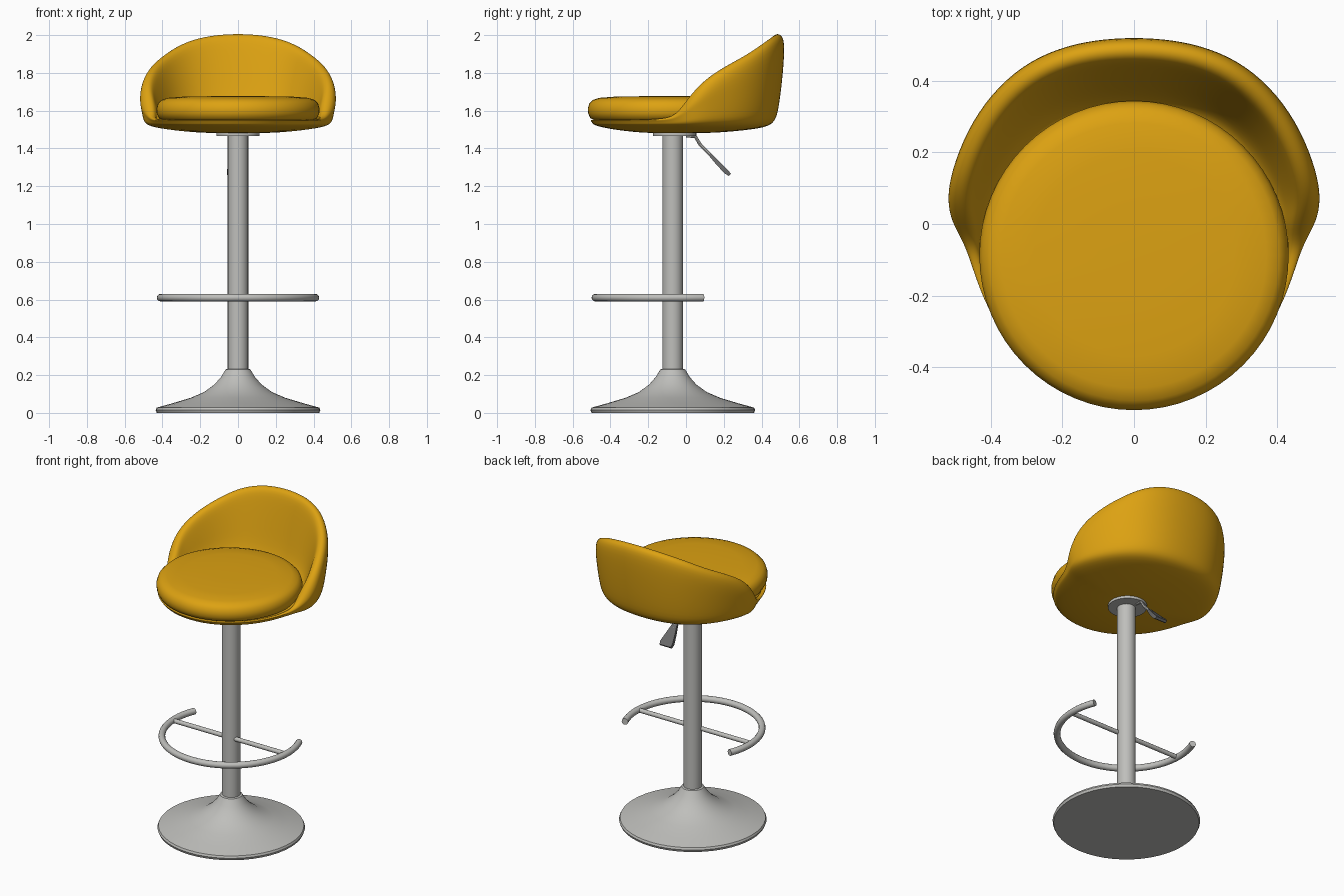
import bpy, bmesh, math
from mathutils import Vector

cube = bpy.data.objects.get("Cube")
if cube:
    bpy.data.objects.remove(cube, do_unlink=True)


def material(name, color, metallic=0.0):
    m = bpy.data.materials.new(name)
    m.use_nodes = True
    m.diffuse_color = (*color, 1)
    m.node_tree.nodes["Principled BSDF"].inputs["Base Color"].default_value = (*color, 1)
    return m


YELLOW = material("mustard_yellow", (0.72, 0.36, 0.006))
GREY = material("light_grey_metal", (0.52, 0.52, 0.50))
DARK = material("dark_grey", (0.14, 0.14, 0.14))
AXIS_Y = -0.07


def finish(name, bm, mat, angle=40):
    bmesh.ops.recalc_face_normals(bm, faces=bm.faces)
    mesh = bpy.data.meshes.new(name)
    bm.to_mesh(mesh)
    bm.free()
    obj = bpy.data.objects.new(name, mesh)
    bpy.context.collection.objects.link(obj)
    mesh.materials.append(mat)
    bpy.ops.object.select_all(action="DESELECT")
    obj.select_set(True)
    bpy.context.view_layer.objects.active = obj
    bpy.ops.object.shade_smooth_by_angle(angle=math.radians(angle))
    return obj


def loft(bm, rings):
    """Skin a list of closed point rings and cap both ends."""
    rows = [[bm.verts.new(p) for p in ring] for ring in rings]
    n = len(rows[0])
    for a, b in zip(rows, rows[1:]):
        for i in range(n):
            j = (i + 1) % n
            bm.faces.new((a[i], a[j], b[j], b[i]))
    for row in (rows[0], rows[-1]):
        bm.faces.new(row)


def lathe(name, profile, mat, y=AXIS_Y, sides=48, angle=40):
    bm = bmesh.new()
    turns = [2 * math.pi * i / sides for i in range(sides)]
    loft(bm, [[(r * math.cos(t), y + r * math.sin(t), z) for t in turns] for r, z in profile])
    return finish(name, bm, mat, angle)


def tube(name, points, radius, mat, sides=12):
    bm = bmesh.new()
    pts = [Vector(p) for p in points]
    rings = []
    for i, p in enumerate(pts):
        d = (pts[min(i + 1, len(pts) - 1)] - pts[max(i - 1, 0)]).normalized()
        side = d.cross(Vector((0, 0, 1))).normalized()
        up = side.cross(d)
        rings.append([p + radius * (math.cos(t) * side + math.sin(t) * up)
                      for t in (2 * math.pi * k / sides for k in range(sides))])
    loft(bm, rings)
    return finish(name, bm, mat)


# Trumpet base, column and seat mounting disc
lathe("base", [(0.43, 0), (0.436, 0.015), (0.43, 0.028), (0.35, 0.05), (0.25, 0.08),
               (0.18, 0.11), (0.125, 0.15), (0.09, 0.19), (0.066, 0.23), (0.05, 0.235)], GREY)
lathe("column", [(0.055, 0.2), (0.055, 1.475)], GREY, sides=20)
lathe("mounting_disc", [(0.115, 1.465), (0.115, 1.49)], GREY, y=-0.06, sides=32)

# Footrest: open ring around the front, with a crossbar
R = 0.41
start, end = math.radians(157), math.radians(383)
tube("footrest_ring", [(R * math.cos(t), AXIS_Y + R * math.sin(t), 0.61)
                       for t in (start + (end - start) * i / 40 for i in range(41))], 0.02, GREY)
tube("footrest_crossbar", [(-R, -0.09, 0.61), (R, -0.09, 0.61)], 0.014, GREY)

# Height lever: bent rod with a flat tapered paddle
tube("lever_rod", [(-0.015, 0.0, 1.468), (-0.015, 0.05, 1.462), (-0.015, 0.075, 1.42),
                   (-0.015, 0.15, 1.345)], 0.009, GREY, sides=8)
bm = bmesh.new()
slope = Vector((0, 0.7, 0.72))
loft(bm, [[Vector((-0.015 + sx * w, y, z)) + sn * h * slope
           for sx, sn in ((-1, -1), (1, -1), (1, 1), (-1, 1))]
          for w, h, y, z in ((0.014, 0.008, 0.125, 1.37), (0.03, 0.011, 0.17, 1.32),
                             (0.044, 0.012, 0.215, 1.275), (0.04, 0.008, 0.232, 1.26))])
finish("lever_paddle", bm, DARK)

# Seat cushion
lathe("seat_cushion", [(0.39, 1.545), (0.418, 1.56), (0.43, 1.585), (0.432, 1.61), (0.424, 1.638),
                       (0.405, 1.657), (0.37, 1.668), (0.28, 1.675), (0.1, 1.677)],
      YELLOW, y=-0.088, sides=64, angle=60)

# Seat shell: half outline from back to front as (x, y, rim height)
half = [(0, 0.52, 2.0), (0.11, 0.513, 1.995), (0.21, 0.49, 1.98), (0.31, 0.443, 1.95),
        (0.4, 0.36, 1.895), (0.465, 0.26, 1.845), (0.507, 0.15, 1.785), (0.52, 0.07, 1.72),
        (0.507, 0.005, 1.645), (0.47, -0.055, 1.575), (0.448, -0.12, 1.56), (0.41, -0.23, 1.555),
        (0.33, -0.36, 1.555), (0.18, -0.475, 1.555), (0, -0.513, 1.555)]
outline = half + [(-x, y, z) for x, y, z in reversed(half[1:-1])]
centre = Vector((0, -0.05, 0))
LOW = 1.53


def shell_section(x, y, top):
    """Points from the underside, over the rim and down the inner wall."""
    out = Vector((x, y, 0)) - centre
    reach = out.length * 1.012
    out.normalize()
    h = (top - 1.555) / 0.445
    w = 0.012 + 0.03 * min(1, h / 0.18)
    rise = top - LOW
    low = reach * (0.96 - 0.06 * h)
    inner = reach - 2 * w
    wall = inner - 0.09 * h
    crest = top + 0.012 * min(1, h / 0.2)
    steps = [(0.05, 1.48), (low * 0.45, 1.483), (low * 0.8, 1.502), (low, LOW - 0.008),
             (low + (reach - low) * 0.4, LOW + rise * 0.16),
             (low + (reach - low) * 0.75, LOW + rise * 0.5),
             (reach, top - min(0.05, rise * 0.3)),
             (reach - w * 0.4, crest - 0.003), (reach - w * 1.5, crest - 0.003),
             (inner, top - min(0.05, rise * 0.3)),
             ((inner + wall) / 2, LOW + rise * 0.5), (wall, min(top, 1.58)),
             (wall * 0.85, 1.555), (0.05, 1.555)]
    return [centre + out * r + Vector((0, 0, z)) for r, z in steps]


sections = [shell_section(*p) for p in outline]
bm = bmesh.new()
loft(bm, list(zip(*sections)))
shell = finish("seat_shell", bm, YELLOW, angle=180)
sub = shell.modifiers.new("smooth_surface", "SUBSURF")
sub.levels = sub.render_levels = 2
